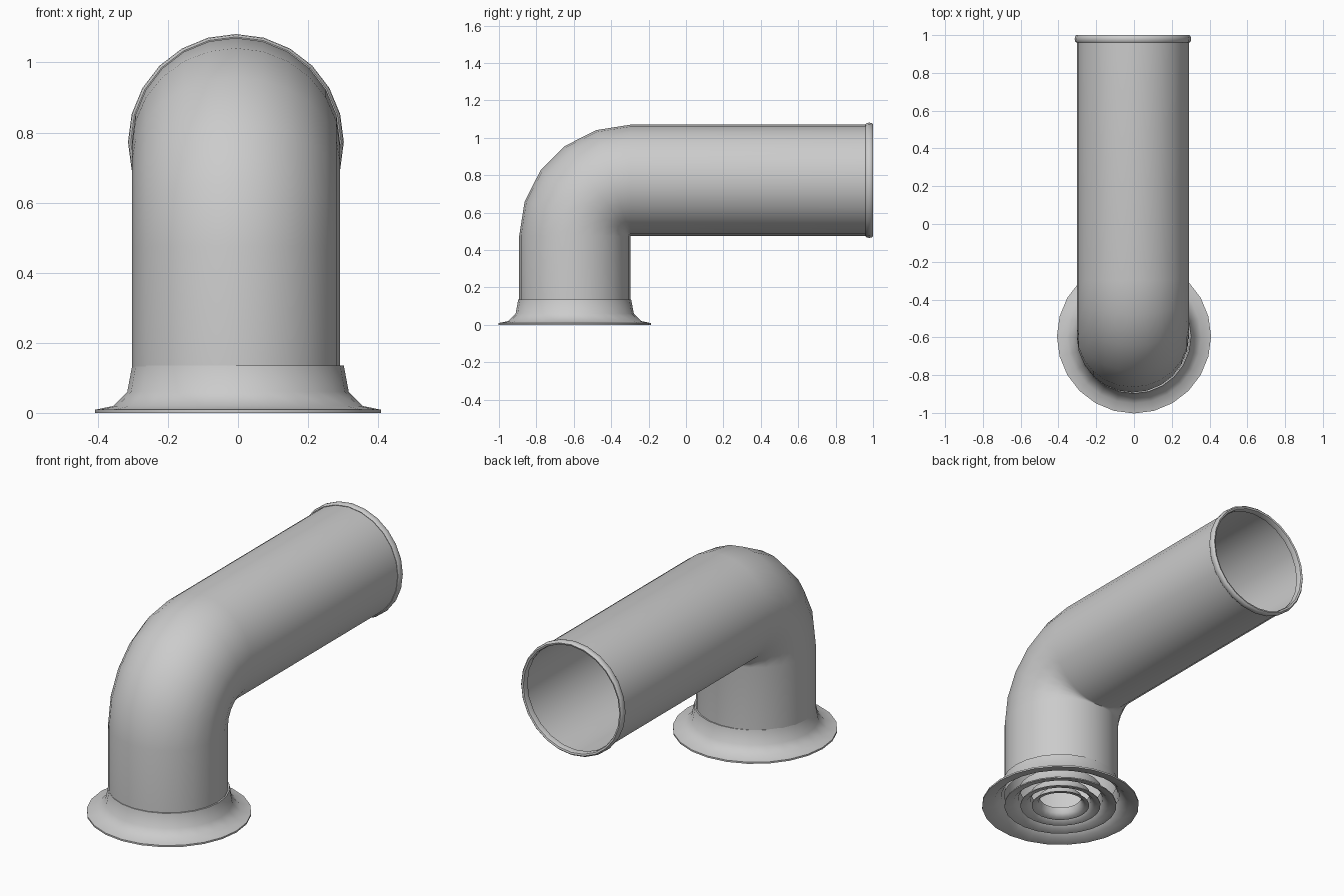
import bpy, bmesh
from math import sin, cos, pi, radians
from mathutils import Vector

if "Cube" in bpy.data.objects:
    bpy.data.objects.remove(bpy.data.objects["Cube"])

SIDES = 24
X0, Y0 = -0.006, -0.595      # axis of the upright pipe
R = 0.297                    # pipe radius
BEND_Z, AXIS_Z = 0.475, 0.773


def skin(name, rings, closed=False):
    """Bridge a list of equal rings of points into a smooth surface."""
    bm = bmesh.new()
    loops = [[bm.verts.new(p) for p in ring] for ring in rings]
    pairs = list(zip(loops, loops[1:]))
    if closed:
        pairs.append((loops[-1], loops[0]))
    for a, b in pairs:
        for i in range(SIDES):
            j = (i + 1) % SIDES
            bm.faces.new((a[i], a[j], b[j], b[i]))
    bmesh.ops.recalc_face_normals(bm, faces=bm.faces)
    me = bpy.data.meshes.new(name)
    bm.to_mesh(me)
    bm.free()
    me.shade_smooth()
    me.set_sharp_from_angle(angle=radians(40))
    ob = bpy.data.objects.new(name, me)
    bpy.context.collection.objects.link(ob)
    return ob


def ring(center, tilt, r):
    """Circle facing up at tilt 0 and facing +y at tilt 90 degrees."""
    side = Vector((0, cos(tilt), -sin(tilt)))
    return [Vector(center) + Vector((1, 0, 0)) * r * cos(2 * pi * i / SIDES)
            + side * r * sin(2 * pi * i / SIDES) for i in range(SIDES)]


# Elbow pipe: upright, five-step bend, long horizontal run
bend = AXIS_Z - BEND_Z
rings = [ring((X0, Y0, 0.06), 0, R)]
for k in range(6):
    t = k * pi / 10
    rings.append(ring((X0, Y0 + bend * (1 - cos(t)), BEND_Z + bend * sin(t)), t, R))
rings.append(ring((X0, 0.99, AXIS_Z), pi / 2, R))
skin("elbow_pipe", rings)

# Rolled rim at the open end
rim = [(0.287, 0.965), (0.300, 0.960), (0.306, 0.967), (0.308, 0.980),
       (0.306, 0.993), (0.299, 1.0), (0.290, 0.997), (0.286, 0.985)]
skin("end_rim", [ring((X0, y, AXIS_Z), pi / 2, r) for r, y in rim], True)

# Flared collar, with smaller copies nested inside as diffuser rings
flare = [(0.302, 0.135), (0.316, 0.06), (0.355, 0.02), (0.408, 0.009),
         (0.408, 0.0), (0.350, 0.010), (0.307, 0.055), (0.294, 0.135)]
for n in range(4):
    s = 0.715 ** n
    name = "flared_collar" if n == 0 else f"diffuser_ring_{n}"
    skin(name, [ring((0, Y0, z * s), 0, r * s) for r, z in flare], True)
